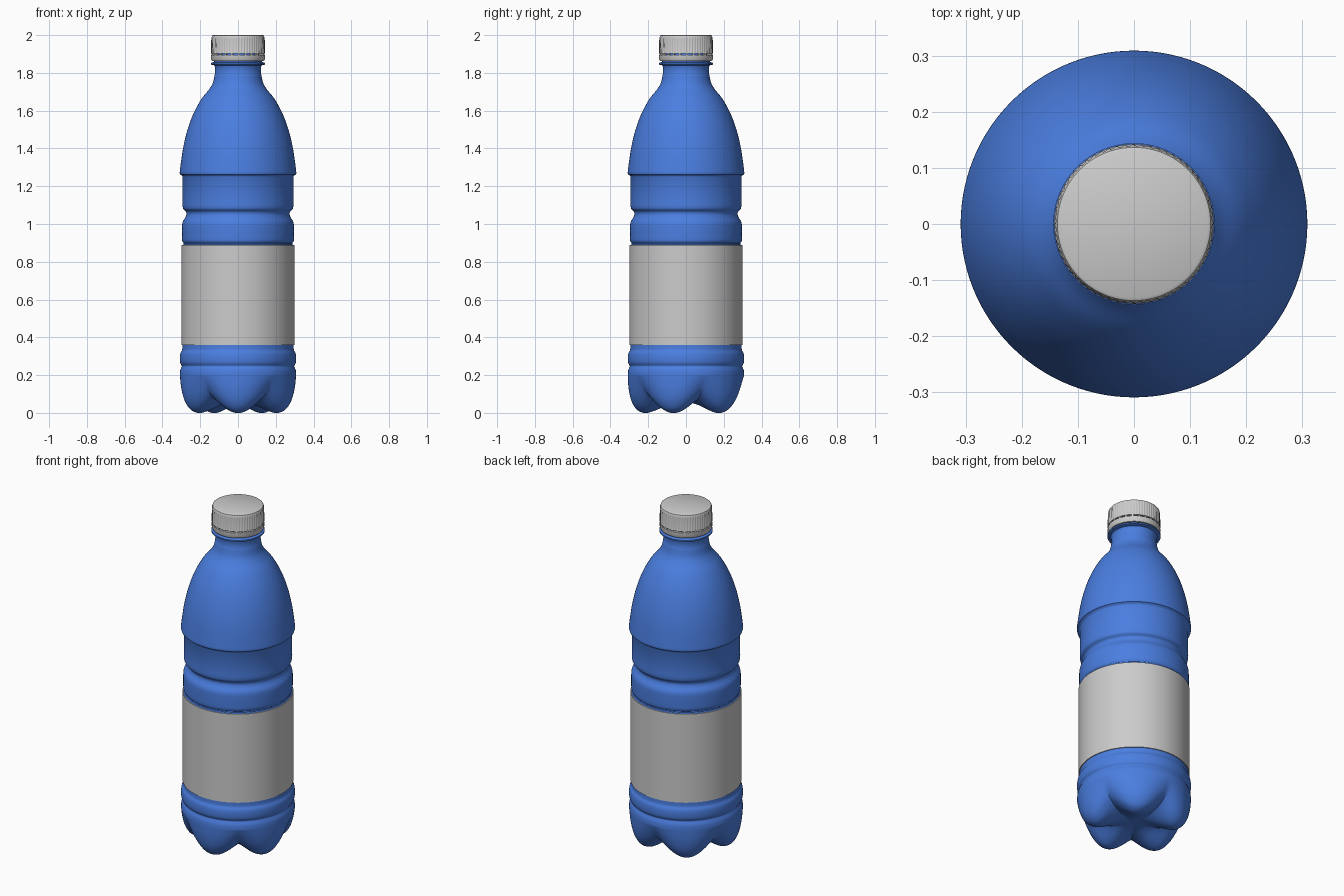
import bpy, bmesh
from math import sin, cos, pi, radians

if "Cube" in bpy.data.objects:
    bpy.data.objects.remove(bpy.data.objects["Cube"])

LOBES = 5
SEG = 120


def smooth_path(pts, sub):
    """Catmull-Rom curve through the given (radius, z) points."""
    out = []
    for i in range(len(pts) - 1):
        a, b, c = pts[max(i - 1, 0)], pts[i], pts[i + 1]
        d = pts[min(i + 2, len(pts) - 1)]
        for k in range(sub):
            t = k / sub
            out.append(tuple(0.5 * (2 * q + (r - p) * t + (2 * p - 5 * q + 4 * r - s) * t * t
                                    + (3 * q - p - 3 * r + s) * t ** 3)
                             for p, q, r, s in zip(a, b, c, d)))
    out.append(pts[-1])
    return out


def lathe(name, rows, point, seg=SEG, mat=None, angle=35):
    """Surface of revolution; point(row, theta, k) gives (radius, z)."""
    bm = bmesh.new()
    rings = []
    for row in rows:
        ring = []
        for k in range(seg):
            th = 2 * pi * k / seg
            r, z = point(row, th, k)
            ring.append(bm.verts.new((r * cos(th), r * sin(th), z)))
        rings.append(ring)
    for lo, hi in zip(rings, rings[1:]):
        for k in range(seg):
            n = (k + 1) % seg
            bm.faces.new((lo[k], lo[n], hi[n], hi[k]))
    bmesh.ops.remove_doubles(bm, verts=bm.verts, dist=1e-5)
    bmesh.ops.recalc_face_normals(bm, faces=bm.faces)
    me = bpy.data.meshes.new(name)
    bm.to_mesh(me)
    bm.free()
    ob = bpy.data.objects.new(name, me)
    bpy.context.collection.objects.link(ob)
    if mat:
        me.materials.append(mat)
    bpy.ops.object.select_all(action='DESELECT')
    ob.select_set(True)
    bpy.context.view_layer.objects.active = ob
    bpy.ops.object.shade_smooth_by_angle(angle=radians(angle))
    return ob


def plain(row, th, k):
    return row


blue = bpy.data.materials.new("blue_plastic")
blue.diffuse_color = (0.07, 0.21, 0.75, 1)
blue.use_nodes = True
blue.node_tree.nodes["Principled BSDF"].inputs["Base Color"].default_value = blue.diffuse_color

# Footed base: blend a foot profile and a valley profile around the axis
foot = smooth_path([(0, .055), (.06, .05), (.11, .035), (.16, .014), (.205, 0), (.235, .003),
                    (.265, .022), (.29, .066), (.304, .13), (.308, .2)], 4)
valley = smooth_path([(0, .055), (.06, .054), (.11, .055), (.16, .06), (.2, .07), (.228, .083),
                      (.252, .1), (.275, .127), (.295, .165), (.308, .2)], 4)

# Ribs, waist and grooves up to the shoulder step
sides = smooth_path([(.308, .2), (.306, .225), (.299, .243), (.298, .25), (.306, .265),
                     (.308, .29), (.305, .315), (.297, .33), (.295, .34)], 3)
sides += [(.295, .36), (.295, .885), (.289, .893), (.289, .9), (.295, .908)]
sides += smooth_path([(.296, .92), (.296, .99), (.291, 1.015), (.279, 1.035), (.273, 1.052),
                      (.277, 1.067), (.289, 1.078), (.293, 1.095), (.293, 1.12)], 3)
sides += [(.293, 1.25), (.296, 1.256), (.307, 1.263)]

# Shoulder and neck
shoulder = smooth_path([(.309, 1.27), (.303, 1.32), (.291, 1.4), (.27, 1.49), (.238, 1.58),
                        (.195, 1.66), (.155, 1.71), (.135, 1.742), (.126, 1.775)], 4)
neck = [(.124, 1.79), (.122, 1.794), (.122, 1.83), (.126, 1.84), (.144, 1.844), (.144, 1.852),
        (.126, 1.858), (.126, 1.95), (.11, 1.955), (.11, 1.8)]

rows = list(zip(foot, valley)) + [(p, p) for p in sides[1:] + shoulder + neck]


def footed(row, th, k):
    w = (0.5 + 0.5 * cos(LOBES * (th + pi / 2))) ** 0.6
    return tuple(w * a + (1 - w) * b for a, b in zip(*row))


lathe("bottle_body", rows, footed, mat=blue)

# Label sleeve
lathe("label", [(.295, .36), (.3, .36), (.3, .888), (.295, .888)], plain)

# Ribbed cap: third value is the rib depth
cap = [(.127, 1.902, 0), (.142, 1.902, 0), (.1425, 1.906, .003), (.1415, 1.982, .003),
       (.1395, 1.99, 0), (.1365, 1.997, 0), (.131, 2.0, 0), (0, 2.0, 0)]


def ribbed(row, th, k):
    return row[0] - row[2] * (k % 4 > 1), row[1]


lathe("cap", cap, ribbed, seg=240)

# Tamper ring, joined to the cap by small bridges
lathe("tamper_ring", [(.127, 1.894), (.142, 1.894), (.142, 1.872), (.137, 1.862), (.127, 1.862)], plain)
bm = bmesh.new()
for i in range(24):
    a0 = 2 * pi * i / 24
    corners = [(r * cos(a), r * sin(a)) for r, a in
               ((.128, a0), (.14, a0), (.14, a0 + .06), (.128, a0 + .06))]
    lo, hi = [[bm.verts.new((x, y, z)) for x, y in corners] for z in (1.893, 1.903)]
    for k in range(4):
        n = (k + 1) % 4
        bm.faces.new((lo[k], lo[n], hi[n], hi[k]))
me = bpy.data.meshes.new("cap_bridges")
bm.to_mesh(me)
bm.free()
bpy.context.collection.objects.link(bpy.data.objects.new("cap_bridges", me))
